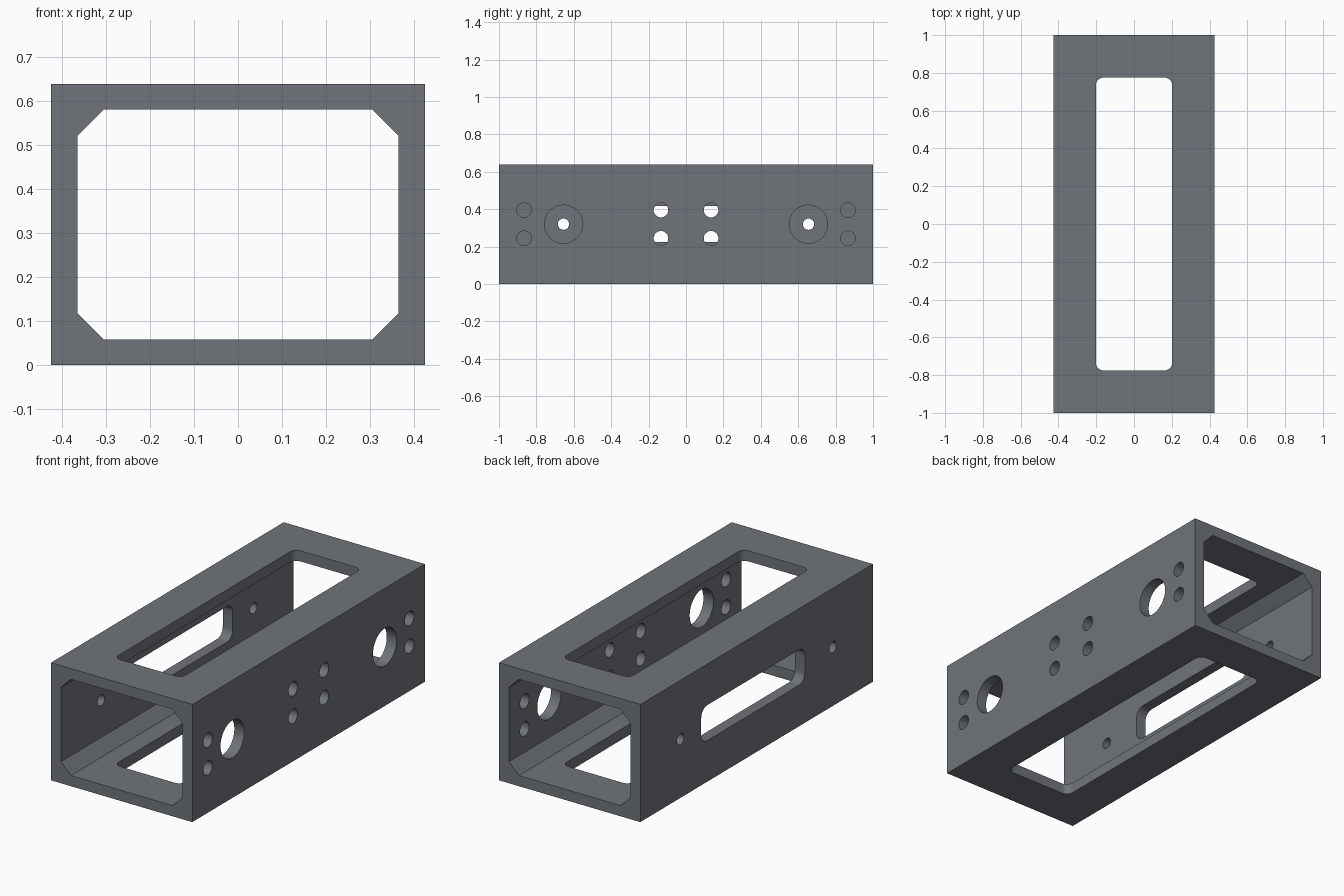
import bpy
import bmesh
from math import cos, sin, pi, radians
from mathutils import Matrix, Vector

if "Cube" in bpy.data.objects:
    bpy.data.objects.remove(bpy.data.objects["Cube"], do_unlink=True)

HALF_W, HEIGHT, WALL, CHAMFER = 0.425, 0.64, 0.06, 0.06
MID = HEIGHT / 2

grey = bpy.data.materials.new("slate grey")
grey.use_nodes = True
grey.diffuse_color = (0.16, 0.175, 0.195, 1)
grey.node_tree.nodes["Principled BSDF"].inputs["Base Color"].default_value = grey.diffuse_color


def prism(bm, outline, depth, matrix):
    """Extrude a flat outline by depth, centred, then place it."""
    rings = [[bm.verts.new(matrix @ Vector((u, v, s * depth / 2))) for u, v in outline]
             for s in (-1, 1)]
    n = len(outline)
    bm.faces.new(rings[0][::-1])
    bm.faces.new(rings[1])
    for i in range(n):
        j = (i + 1) % n
        bm.faces.new((rings[0][i], rings[0][j], rings[1][j], rings[1][i]))


def rounded(w, h, r, steps=8):
    """Rectangle outline with rounded corners; one step gives chamfers."""
    points = []
    for k, (sx, sy) in enumerate(((1, 1), (-1, 1), (-1, -1), (1, -1))):
        for i in range(steps + 1):
            a = (k + i / steps) * pi / 2
            points.append((sx * (w / 2 - r) + r * cos(a), sy * (h / 2 - r) + r * sin(a)))
    return points


def circle(r, n=40):
    return [(r * cos(2 * pi * i / n), r * sin(2 * pi * i / n)) for i in range(n)]


def make_object(name, bm):
    bmesh.ops.recalc_face_normals(bm, faces=bm.faces)
    mesh = bpy.data.meshes.new(name)
    bm.to_mesh(mesh)
    bm.free()
    mesh.materials.append(grey)
    obj = bpy.data.objects.new(name, mesh)
    bpy.context.collection.objects.link(obj)
    return obj


def at_side(side, y, z=MID):
    """Outline u runs along y, v along z, depth along x."""
    axes = Matrix(((0, 0, 1), (1, 0, 0), (0, 1, 0))).to_4x4()
    return Matrix.Translation((side * HALF_W, y, z)) @ axes


# Outer block
bm = bmesh.new()
bmesh.ops.create_cube(bm, size=1, matrix=Matrix.Translation((0, 0, MID))
                      @ Matrix.Diagonal((2 * HALF_W, 2, HEIGHT, 1)))
frame = make_object("box_frame", bm)

# Chamfered channel along the length
bm = bmesh.new()
prism(bm, rounded(2 * (HALF_W - WALL), HEIGHT - 2 * WALL + 0.004, CHAMFER, 1), 2.4,
      Matrix.Translation((0, 0, MID)) @ Matrix.Rotation(pi / 2, 4, 'X'))
channel = make_object("channel_cutter", bm)

# Openings in the top, bottom and side walls
bm = bmesh.new()
prism(bm, rounded(0.404, 1.55, 0.04), 1, Matrix.Translation((0, 0, MID)))
prism(bm, rounded(0.89, 0.193, 0.05), 0.2, at_side(-1, 0.031))
for end in (-1, 1):
    prism(bm, circle(0.03), 0.2, at_side(-1, end * 0.655))
    prism(bm, circle(0.102, 64), 0.2, at_side(1, end * 0.655))
    for y in (0.134, 0.866):
        for dz in (-0.075, 0.075):
            prism(bm, circle(0.039), 0.2, at_side(1, end * y, MID + dz))
openings = make_object("openings_cutter", bm)

# Cut and keep the finished mesh
for cutter in (channel, openings):
    cutter.hide_render = True
    mod = frame.modifiers.new(cutter.name, 'BOOLEAN')
    mod.operation = 'DIFFERENCE'
    mod.solver = 'EXACT'
    mod.object = cutter
bpy.context.view_layer.update()
graph = bpy.context.evaluated_depsgraph_get()
result = bpy.data.meshes.new_from_object(frame.evaluated_get(graph))
frame.modifiers.clear()
frame.data = result
result.materials.clear()
result.materials.append(grey)
for face in result.polygons:
    face.material_index = 0
for cutter in (channel, openings):
    bpy.data.objects.remove(cutter, do_unlink=True)

# Smooth hole walls, crisp edges
bpy.ops.object.select_all(action='DESELECT')
frame.select_set(True)
bpy.context.view_layer.objects.active = frame
bpy.ops.object.shade_smooth_by_angle(angle=radians(30))
